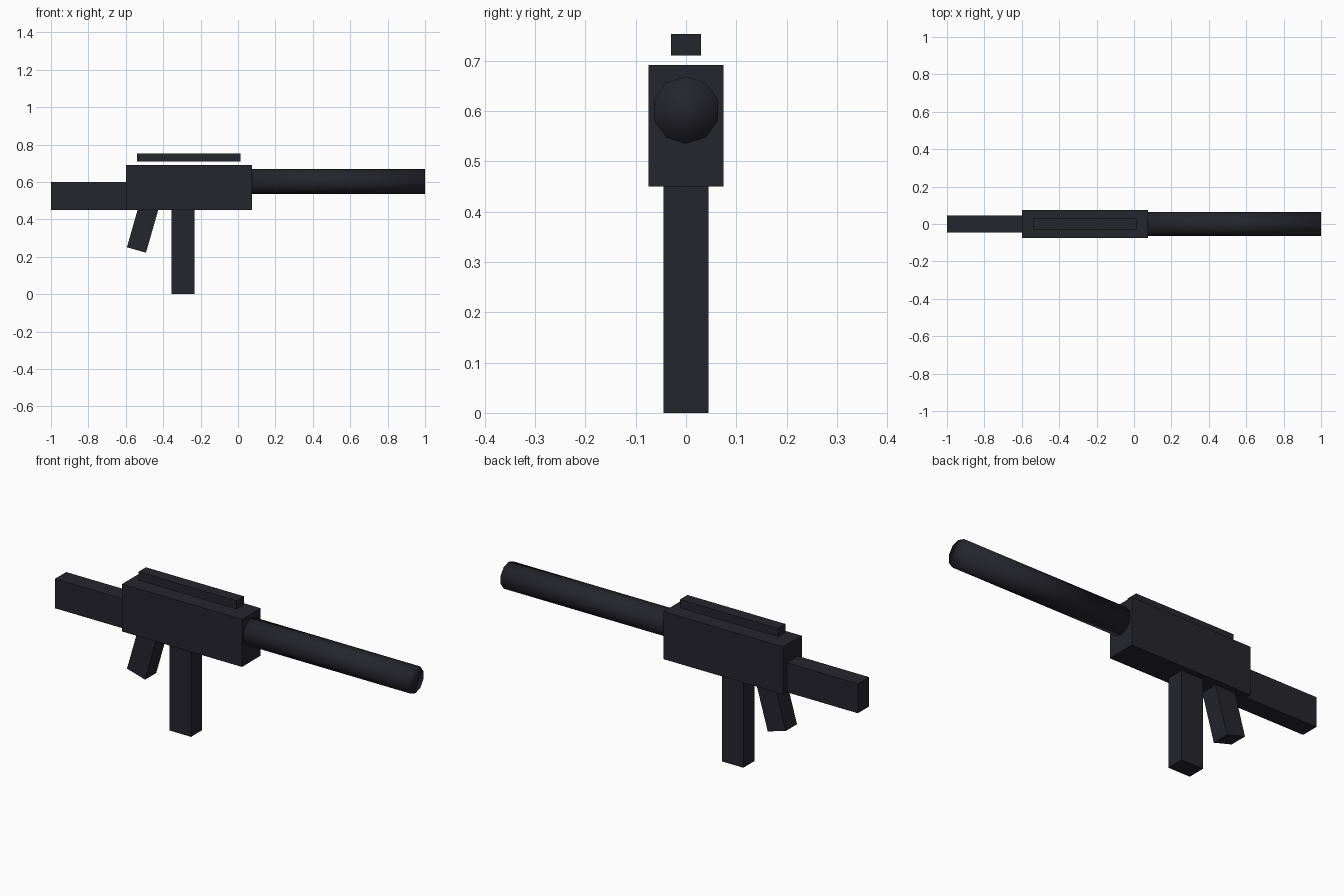
import bpy
import math
from mathutils import Matrix, Vector

if "Cube" in bpy.data.objects:
    bpy.data.objects.remove(bpy.data.objects["Cube"])

dark = bpy.data.materials.new("dark gunmetal")
dark.diffuse_color = (0.018, 0.018, 0.026, 1.0)
dark.use_nodes = True
dark.node_tree.nodes["Principled BSDF"].inputs["Base Color"].default_value = dark.diffuse_color


def box(name, x, y, z):
    """Axis-aligned box from (min, max) ranges; y is the half width."""
    bpy.ops.mesh.primitive_cube_add(size=1)
    ob = bpy.context.object
    ob.name = name
    size = Vector((x[1] - x[0], 2 * y, z[1] - z[0]))
    mid = Vector(((x[0] + x[1]) / 2, 0, (z[0] + z[1]) / 2))
    ob.data.transform(Matrix.Translation(mid) @ Matrix.Diagonal(size).to_4x4())
    ob.data.materials.append(dark)
    return ob


# Straight blocks
box("receiver", (-0.6, 0.075), 0.075, (0.45, 0.692))
box("stock", (-1.0, -0.6), 0.045, (0.45, 0.60))
box("magazine", (-0.355, -0.233), 0.045, (0.0, 0.45))
box("top_rail", (-0.54, 0.013), 0.03, (0.71, 0.753))

# Slanted grip, its upper end sunk into the receiver
grip = box("grip", (-0.053, 0.053), 0.045, (0.0, 0.25))
grip.rotation_euler = (0, math.radians(16), 0)
grip.location = (-0.543, 0, 0.2365)

# Ten-sided barrel along x with a corner on top, smooth all over
bpy.ops.mesh.primitive_cylinder_add(vertices=10, radius=0.067, depth=0.93)
barrel = bpy.context.object
barrel.name = "barrel"
turn = Matrix.Rotation(math.radians(90), 4, 'Y') @ Matrix.Rotation(math.radians(90), 4, 'Z')
barrel.data.transform(Matrix.Translation((0.535, 0, 0.602)) @ turn)
top = max(barrel.data.vertices, key=lambda v: v.co.z).co
if abs(top.y) > 0.001:  # bring a corner to the top
    barrel.data.transform(Matrix.Translation((0, 0, 0.602))
                          @ Matrix.Rotation(math.radians(18), 4, 'X')
                          @ Matrix.Translation((0, 0, -0.602)))
barrel.data.materials.append(dark)
barrel.data.shade_smooth()
